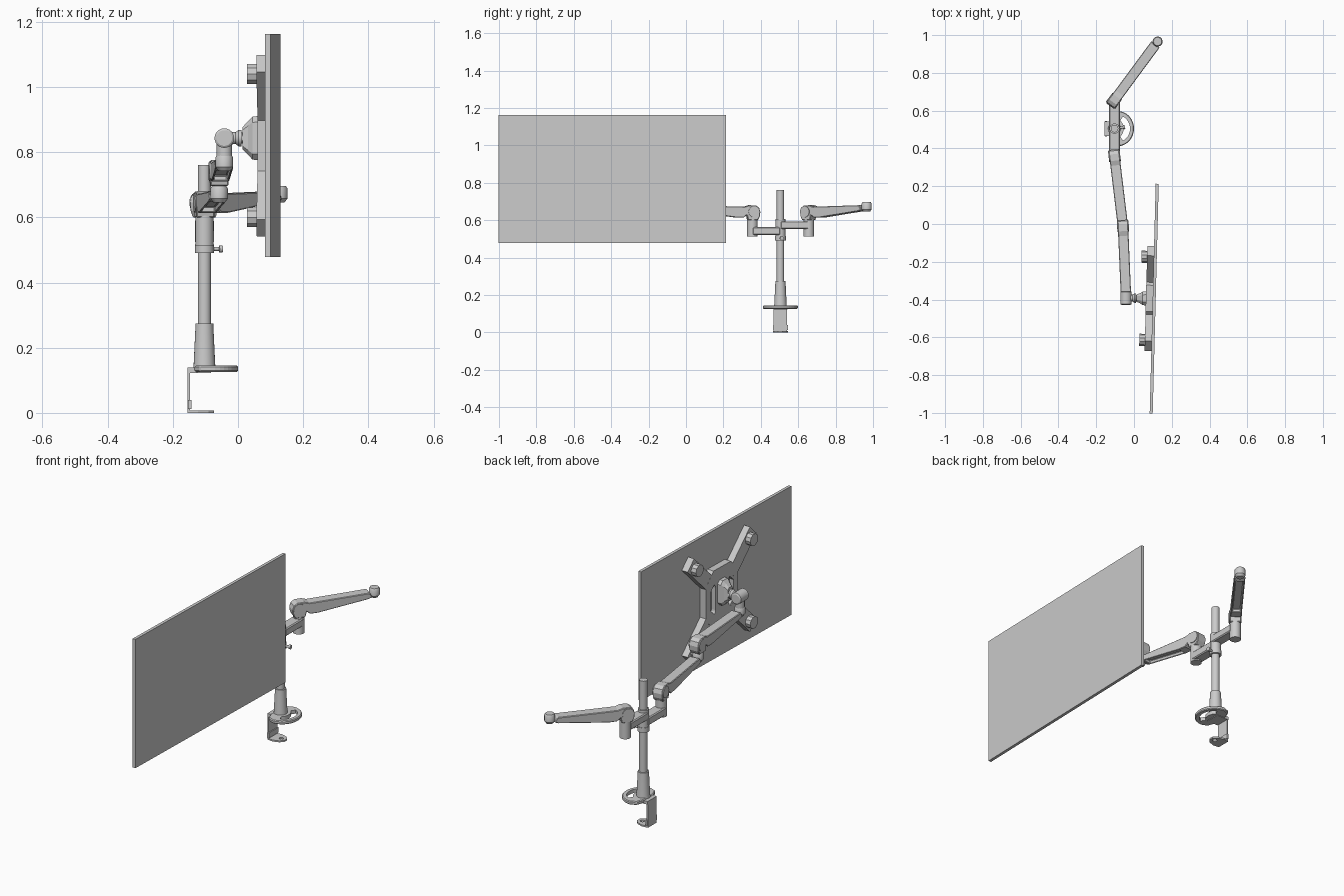
import bpy, bmesh
from math import sin, cos, pi, radians
from mathutils import Vector, Matrix

if "Cube" in bpy.data.objects:
    bpy.data.objects.remove(bpy.data.objects["Cube"])

PX, PY = -0.103, 0.505      # pole centre


def frame(o, u, v):
    """Matrix with local x = u, local y = v, origin o."""
    u, v = Vector(u).normalized(), Vector(v).normalized()
    m = Matrix((u, v, u.cross(v))).transposed().to_4x4()
    m.translation = Vector(o)
    return m


def finish(name, bm, bevel=0.0, smooth=False):
    bmesh.ops.recalc_face_normals(bm, faces=bm.faces)
    me = bpy.data.meshes.new(name)
    bm.to_mesh(me)
    bm.free()
    ob = bpy.data.objects.new(name, me)
    bpy.context.collection.objects.link(ob)
    if bevel:
        b = ob.modifiers.new("bevel", 'BEVEL')
        b.width, b.segments, b.limit_method = bevel, 1, 'ANGLE'
        b.angle_limit = radians(40)
    if smooth:
        bpy.ops.object.select_all(action='DESELECT')
        ob.select_set(True)
        bpy.context.view_layer.objects.active = ob
        bpy.ops.object.shade_smooth_by_angle(angle=radians(32))
    return ob


def loft(name, sections, m=Matrix(), bevel=0.0, smooth=False, recess=None):
    """Skin matching rings of points and cap both ends."""
    bm = bmesh.new()
    rings = [[bm.verts.new(m @ Vector(p)) for p in s] for s in sections]
    n = len(rings[0])
    side = [bm.faces.new((a[i], a[(i + 1) % n], b[(i + 1) % n], b[i]))
            for a, b in zip(rings, rings[1:]) for i in range(n)]
    bm.faces.new(rings[0][::-1])
    bm.faces.new(rings[-1])
    bmesh.ops.recalc_face_normals(bm, faces=bm.faces)
    if recess is not None:
        bmesh.ops.inset_region(bm, faces=[side[recess]], thickness=0.009)
        bmesh.ops.inset_region(bm, faces=[side[recess]], thickness=0.001, depth=-0.018)
    return finish(name, bm, bevel, smooth)


def prism(name, pts, w0, w1, m=Matrix(), **kw):
    return loft(name, [[(u, v, w) for u, v in pts] for w in (w0, w1)], m, **kw)


def turned(name, o, axis, prof, n=24):
    """Turned part: (height, radius) profile along an axis."""
    m = Matrix.Translation(o) @ Vector(axis).to_track_quat('Z', 'Y').to_matrix().to_4x4()
    secs = [[(r * cos(2 * pi * i / n), r * sin(2 * pi * i / n), h) for i in range(n)]
            for h, r in prof]
    return loft(name, secs, m, smooth=True)


def rect(a, b, c, d):
    return [(a, c), (b, c), (b, d), (a, d)]


def slot(cx, cy, r, half, n=8):
    """Upright capsule outline."""
    return [(cx + r * cos(pi * i / n), cy + half + r * sin(pi * i / n)) for i in range(n + 1)] + \
           [(cx - r * cos(pi * i / n), cy - half - r * sin(pi * i / n)) for i in range(n + 1)]


def cut(ob, cutters):
    for c in cutters:
        b = ob.modifiers.new("cut", 'BOOLEAN')
        b.operation, b.object, b.solver = 'DIFFERENCE', c, 'EXACT'
    me = bpy.data.meshes.new_from_object(
        ob.evaluated_get(bpy.context.evaluated_depsgraph_get()))
    ob.modifiers.clear()
    ob.data = me
    for c in cutters:
        bpy.data.objects.remove(c)


# Desk clamp
base = Matrix.Translation((PX, PY, 0))
arc = [(0.018 + 0.085 * cos(a), 0.093 * sin(a)) for a in [radians(-90 + 10 * i) for i in range(19)]]
plate = prism("base_plate", arc + [(-0.015, 0.08), (-0.03, 0.04), (-0.03, -0.04), (-0.015, -0.08)],
              0.126, 0.145, base, bevel=0.004)
angs = [radians(-66 + 11 * i) for i in range(13)]
hole = prism("slot_cutter", [(0.018 + 0.064 * cos(a), 0.07 * sin(a)) for a in angs] +
             [(0.018 + 0.03 * cos(a), 0.045 * sin(a)) for a in reversed(angs)], 0.1, 0.2, base)
cut(plate, [hole])
prism("clamp_top", rect(-0.052, 0.02, -0.038, 0.038), 0.123, 0.14, base)
prism("clamp_back", rect(-0.052, -0.045, -0.036, 0.036), 0.004, 0.13, base)
prism("clamp_back_rib", rect(-0.05, -0.04, -0.041, 0.041), 0.012, 0.04, base)
foot = prism("clamp_foot", [(-0.052, -0.036), (-0.02, -0.04), (0.012, -0.03), (0.03, -0.012),
                            (0.03, 0.012), (0.012, 0.03), (-0.02, 0.04), (-0.052, 0.036)],
             0.0, 0.008, base)
cut(foot, [turned("foot_cutter", (PX + 0.005, PY, -0.02), (0, 0, 1), [(0, 0.011), (0.05, 0.011)], 12)])

# Pole with tapered base and collars
turned("pole_base", (PX, PY, 0), (0, 0, 1), [(0.14, 0.034), (0.15, 0.033), (0.275, 0.027)])
turned("pole", (PX, PY, 0), (0, 0, 1), [(0.14, 0.02), (0.76, 0.02)])
turned("lower_collar", (PX, PY, 0), (0, 0, 1), [(0.49, 0.029), (0.516, 0.029)])
turned("upper_collar", (PX, PY, 0), (0, 0, 1), [(0.516, 0.027), (0.607, 0.027)])
turned("collar_screw", (PX, PY, 0.503), (1, 0.15, 0), [(0.02, 0.006), (0.045, 0.006), (0.046, 0.011), (0.056, 0.011)], 12)

# Side links from the pole to the arm sockets
for side, z0, z1, ys in (("left", 0.52, 0.563, -0.15), ("right", 0.553, 0.594, 0.152)):
    prism(side + "_link", rect(-0.029, 0.029, min(0, ys), max(0, ys)), z0, z1, base, bevel=0.005)
    turned(side + "_socket", (PX, PY + ys, 0), (0, 0, 1), [(0.513, 0.028), (0.605, 0.028)])


# Gas spring arms
ARM = [(-0.026, 0.0), (-0.037, 0.02), (-0.04, 0.045), (-0.033, 0.067), (-0.015, 0.079), (0.02, 0.08),
       (0.045, 0.072), (0.09, 0.073), (0.35, 0.08), (0.365, 0.055), (0.345, 0.048),
       (0.09, 0.014), (0.05, 0.014), (0.032, 0.028), (0.026, 0.0)]


def arm(name, start, end):
    d = Vector(end) - Vector(start)
    d.z = 0
    k = d.length / 0.382
    m = frame(start, d, (0, 0, 1))
    prism(name, [(u * k if u > 0.1 else u, v) for u, v in ARM], -0.0275, 0.0275, m,
          bevel=0.006, recess=10)
    side = Vector((d.y, -d.x, 0)).normalized()
    turned(name + "_pivot", m @ Vector((-0.006, 0.045, 0)), side, [(-0.031, 0.03), (0.031, 0.03)])
    e = Vector((end[0], end[1], start[2]))
    turned(name + "_end_cup", e, (0, 0, 1), [(0.046, 0.018), (0.058, 0.027), (0.088, 0.027), (0.096, 0.022)], 12)


J1, J2, J3 = (PX, 0.355, 0.6), (-0.058, -0.018, 0.696), (-0.042, -0.392, 0.8)
arm("right_arm", (PX, 0.657, 0.6), (0.125, 0.966, 0.6))
arm("left_lower_arm", J1, J2)
arm("left_upper_arm", J2, J3)

# Tilt head
CY, CZ, HZ = -0.392, 0.82, 0.843
turned("tilt_stem", (J3[0], CY, 0), (0, 0, 1), [(0.76, 0.024), (0.83, 0.024)], 16)
turned("tilt_barrel", (J3[0], CY, HZ), (0, 1, 0),
       [(-0.036, 0.024), (-0.032, 0.03), (0.032, 0.03), (0.036, 0.024)])
turned("tilt_neck", (J3[0], CY, HZ), (1, 0, 0),
       [(0, 0.022), (0.034, 0.018), (0.044, 0.025), (0.052, 0.025)], 16)
turned("tilt_pin", (J3[0], CY, HZ), (1, 0, 0), [(0.03, 0.017), (0.075, 0.017)], 12)

# Mount head frame: local x = along screen, local y = up, local z = towards screen front
t = radians(1.5)
head = frame((0, CY, CZ), (sin(t), cos(t), 0), (0, 0, 1))


def octa(hy, hz, c, w, dz=0.023):
    return [(y, z + dz, w) for y, z in ((hy, c - hz), (hy, hz - c), (hy - c, hz), (c - hy, hz),
                                        (-hy, hz - c), (-hy, c - hz), (c - hy, -hz), (hy - c, -hz))]


loft("mount_cone", [octa(0.02, 0.034, 0.01, 0.014), octa(0.026, 0.052, 0.014, 0.032),
                    octa(0.036, 0.066, 0.018, 0.045), octa(0.038, 0.068, 0.018, 0.066)], head)
centre = prism("mount_plate", [(0.13, -0.09), (0.13, 0.09), (0.07, 0.155), (-0.07, 0.155),
                               (-0.13, 0.09), (-0.13, -0.09), (-0.07, -0.155), (0.07, -0.155)],
               0.063, 0.1, head)
cut(centre, [prism("plate_cutter", slot(s * 0.073, 0, 0.02, 0.06), 0.04, 0.088, head) for s in (-1, 1)])

# Four diagonal mount arms with thumb knobs
for i in range(4):
    m = head @ Matrix.Rotation(radians(45 + 90 * i), 4, 'Z')
    prism(f"mount_arm_{i + 1}", rect(0.1, 0.357, -0.037, 0.037), 0.0635, 0.0995, m)
    turned(f"thumb_knob_{i + 1}", m @ Vector((0.311, 0, 0)), m.to_3x3() @ Vector((0, 0, 1)),
           [(0.034, 0.032), (0.066, 0.032)], 10)

# Flat screen panel
prism("screen_panel", rect(-0.608, 0.608, -0.342, 0.342), 0.099, 0.115, head)
